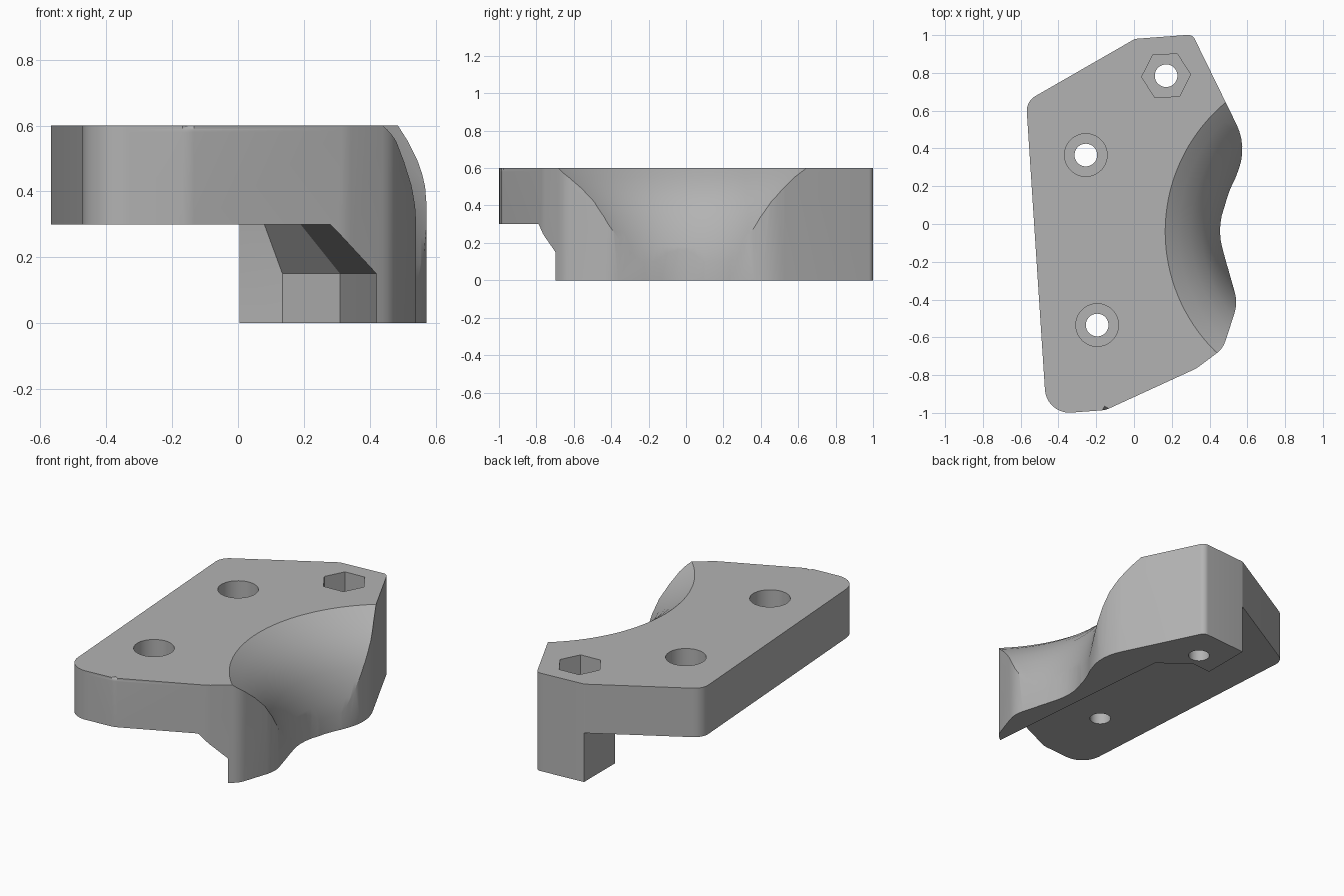
import bpy, bmesh
from math import cos, sin, tan, pi, radians
from mathutils import Vector

cube = bpy.data.objects.get("Cube")
if cube:
    bpy.data.objects.remove(cube, do_unlink=True)

grey = bpy.data.materials.new("plain grey")
grey.use_nodes = True
COLOUR = (0.45, 0.45, 0.45, 1)
grey.diffuse_color = COLOUR
grey.node_tree.nodes["Principled BSDF"].inputs["Base Color"].default_value = COLOUR


def rounded(corners):
    """Polygon from (x, y, radius) corners, each replaced by an arc."""
    pts = []
    for i, (x, y, r) in enumerate(corners):
        p = Vector((x, y))
        a = (Vector(corners[i - 1][:2]) - p).normalized()
        b = (Vector(corners[(i + 1) % len(corners)][:2]) - p).normalized()
        half = a.angle(b) / 2
        centre = p + (a + b).normalized() * (r / sin(half))
        start = p + a * (r / tan(half)) - centre
        end = p + b * (r / tan(half)) - centre
        sweep = start.angle_signed(end)
        steps = max(2, int(abs(sweep) / radians(7)))
        for k in range(steps + 1):
            t = -sweep * k / steps
            pts.append(centre + Vector((start.x * cos(t) - start.y * sin(t),
                                        start.x * sin(t) + start.y * cos(t))))
    return pts


def circle(x, y, r, n=48, turn=0.0):
    return [(x + r * cos(turn + 2 * pi * i / n), y + r * sin(turn + 2 * pi * i / n))
            for i in range(n)]


def loft(name, rings, top_bevel=0):
    """Closed solid through (outline, height) rings listed from bottom to top."""
    bm = bmesh.new()
    loops = [[bm.verts.new((p[0], p[1], z)) for p in pts] for pts, z in rings]
    for lo, hi in zip(loops, loops[1:]):
        for i in range(len(lo)):
            j = (i + 1) % len(lo)
            bm.faces.new((lo[i], lo[j], hi[j], hi[i]))
    bm.faces.new(loops[0][::-1])
    top = bm.faces.new(loops[-1])
    if top_bevel:
        bmesh.ops.bevel(bm, geom=list(top.edges), offset=top_bevel, segments=5,
                        profile=0.5, affect='EDGES', clamp_overlap=True)
    bmesh.ops.recalc_face_normals(bm, faces=bm.faces)
    mesh = bpy.data.meshes.new(name)
    bm.to_mesh(mesh)
    bm.free()
    ob = bpy.data.objects.new(name, mesh)
    bpy.context.collection.objects.link(ob)
    return ob


# Full-height body with a rounded top rim
outline = rounded([
    (-.571, .649, .09), (-.463, -1.008, .13), (-.15, -.985, .1), (.33, -.765, .15),
    (.47, -.66, .12), (.55, -.42, .2), (.437, -.02, .35), (.6, .41, .3),
    (.31, 1.003, .04), (.005, .98, .02)])
body = loft("bracket_body", [(outline, 0), (outline, .6)], top_bevel=.05)
body.data.materials.append(grey)

# Space beneath the plate, with a sloped underside along the wall
wall = [(-1, 1.2), (-1, -1.3), (.43, -1.3), (.42, -.68), (.31, .555), (.135, .69),
        (.005, .68), (.005, 1.2)]
wall_top = [(-1, 1.2), (-1, -1.3), (.28, -1.3), (.28, -.7), (.19, .47), (.08, .66),
            (.005, .67), (.005, 1.2)]
cutters = [loft("undercut", [(wall, -.1), (wall, .15), (wall_top, .3)])]

# Scooped side: radius grows towards the top
bowl = [(.59, -.1), (.59, .1), (.602, .18), (.622, .26), (.652, .34), (.695, .42),
        (.755, .49), (.82, .55), (.89, .6), (.96, .65)]
cutters.append(loft("scoop", [(circle(1.055, -.04, r, 128), z) for r, z in bowl]))

# Bolt holes with round or hexagonal recesses
for x, y, r, sides, floor in ((-.255, .365, .113, 48, .42), (-.195, -.535, .113, 48, .42),
                              (.17, .785, .13, 6, .4)):
    cutters.append(loft("hole", [(circle(x, y, .06), -.1), (circle(x, y, .06), .7)]))
    recess = circle(x, y, r, sides, radians(3))
    cutters.append(loft("recess", [(recess, floor), (recess, .7)]))

bpy.context.view_layer.objects.active = body
for cutter in cutters:
    cutter.hide_render = True
    mod = body.modifiers.new("cut", 'BOOLEAN')
    mod.operation = 'DIFFERENCE'
    mod.solver = 'EXACT'
    mod.object = cutter
    bpy.ops.object.modifier_apply(modifier=mod.name)
    bpy.data.objects.remove(cutter, do_unlink=True)

for ob in bpy.context.selected_objects:
    ob.select_set(False)
body.select_set(True)
bpy.ops.object.shade_smooth_by_angle(angle=radians(28))
